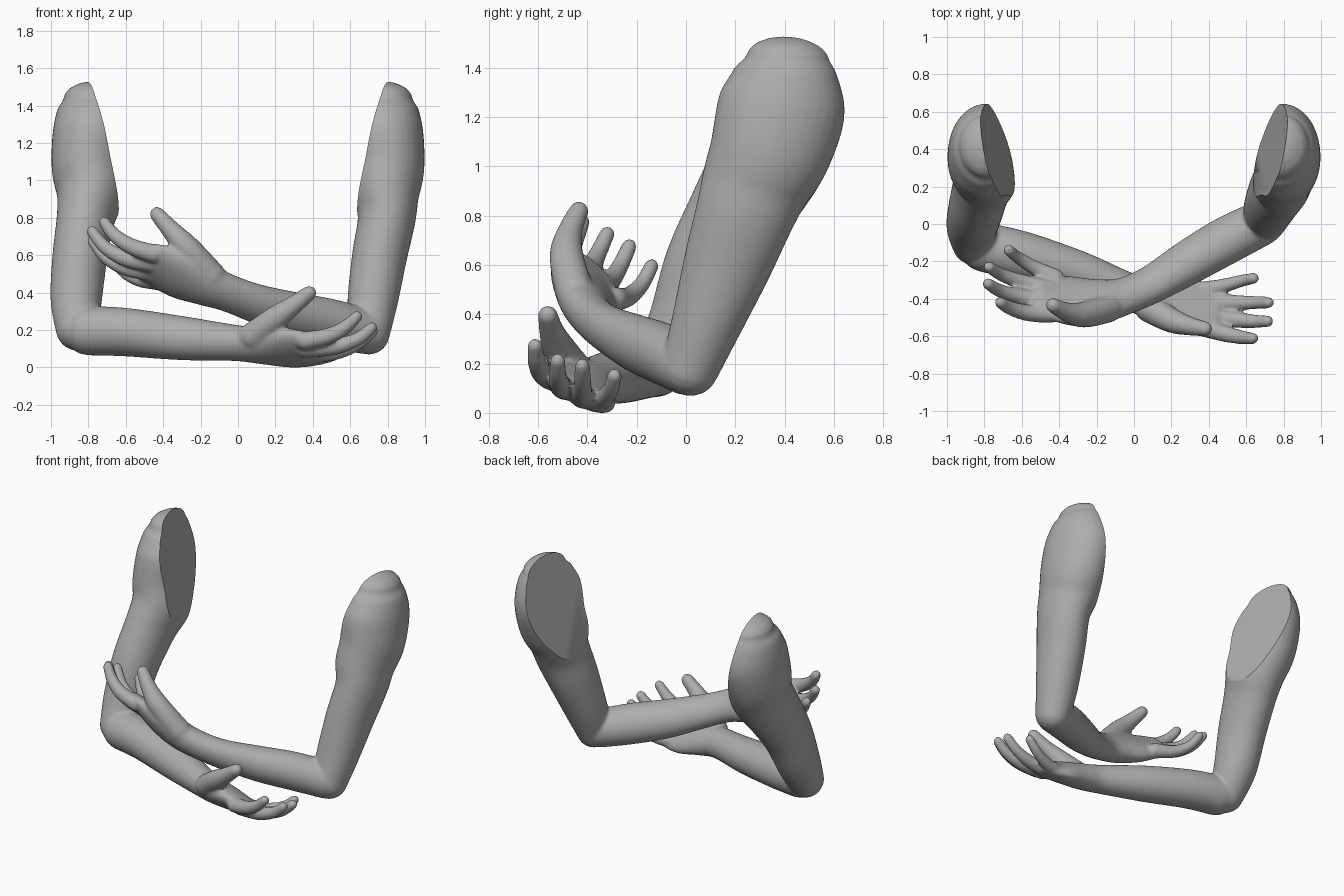
import bpy, bmesh, math
from mathutils import Vector

grey = bpy.data.materials.new("grey")
grey.diffuse_color = (0.42, 0.42, 0.42, 1)


def loft(bm, stations, wide, sides=20, steps=5, end=1.0):
    """Rounded tube through (x, y, z, half width, half thickness) stations."""
    st = [Vector(s) for s in stations]
    pts = []
    for i in range(len(st) - 1):                      # Catmull-Rom between stations
        a, b, c, d = st[max(i - 1, 0)], st[i], st[i + 1], st[min(i + 2, len(st) - 1)]
        for k in range(steps):
            t = k / steps
            pts.append(0.5 * (2 * b + (c - a) * t + (2 * a - 5 * b + 4 * c - d) * t * t
                              + (3 * b - a - 3 * c + d) * t ** 3))
    pts.append(st[-1])
    pos = [Vector(p[:3]) for p in pts]
    rings = []
    for i, p in enumerate(pts):
        tan = (pos[min(i + 1, len(pos) - 1)] - pos[max(i - 1, 0)]).normalized()
        u = Vector(wide)
        u = (u - tan * u.dot(tan)).normalized()
        rings.append((pos[i], tan, u, tan.cross(u), p[3], p[4]))

    def dome(ring, height):
        c, tan, u, v, w, h = ring
        out = []
        for deg in (20, 40, 60, 75, 86):
            a = math.radians(deg)
            out.append((c + tan * height * min(w, h) * math.sin(a), tan, u, v,
                        w * math.cos(a), h * math.cos(a)))
        return out

    rings = dome(rings[0], -1)[::-1] + rings + dome(rings[-1], end)
    loops = []
    for c, tan, u, v, w, h in rings:
        loops.append([bm.verts.new(c + u * w * math.cos(2 * math.pi * k / sides)
                                   + v * h * math.sin(2 * math.pi * k / sides))
                      for k in range(sides)])
    for a, b in zip(loops, loops[1:]):
        for k in range(sides):
            j = (k + 1) % sides
            bm.faces.new((a[k], a[j], b[j], b[k]))
    bm.faces.new(loops[0][::-1])
    bm.faces.new(loops[-1])


def build_arm(name, s, upper, forearm, wide, digits):
    bm = bmesh.new()
    # shoulder is the same on both sides
    shoulder = [(s * 0.79, 0.285, 0.94, 0.182, 0.222), (s * 0.8, 0.345, 1.08, 0.197, 0.248),
                (s * 0.787, 0.39, 1.25, 0.204, 0.258), (s * 0.785, 0.41, 1.38, 0.182, 0.213),
                (s * 0.787, 0.415, 1.44, 0.148, 0.172)]
    loft(bm, upper + shoulder, (1, 0, 0), 32, end=0.62)
    loft(bm, forearm, wide, 32)
    for d in digits:
        loft(bm, [(x, y, z, r * 1.13, r * 1.13) for x, y, z, r in d], (0, 0.3, 1), 14)
    bmesh.ops.recalc_face_normals(bm, faces=bm.faces)
    me = bpy.data.meshes.new(name)
    bm.to_mesh(me)
    bm.free()
    ob = bpy.data.objects.new(name, me)
    bpy.context.collection.objects.link(ob)
    # fuse the pieces into one skin and soften the joins
    rm = ob.modifiers.new("fuse", 'REMESH')
    rm.mode = 'VOXEL'
    rm.voxel_size = 0.0105
    sm = ob.modifiers.new("soften", 'SMOOTH')
    sm.factor = 0.5
    sm.iterations = 8
    bpy.context.view_layer.update()
    skin = bpy.data.meshes.new_from_object(
        ob.evaluated_get(bpy.context.evaluated_depsgraph_get()))
    ob.modifiers.clear()
    # flat cut on the inner side of the shoulder
    bm = bmesh.new()
    bm.from_mesh(skin)
    faces = [f for f in bm.faces if all(v.co.z > 0.65 and v.co.x * s > 0.4 for v in f.verts)]
    geom = list({v for f in faces for v in f.verts}) + \
        list({e for f in faces for e in f.edges}) + faces
    res = bmesh.ops.bisect_plane(bm, geom=geom, plane_co=(s * 0.81, 0.43, 1.53),
                                 plane_no=(-0.967 * s, 0.166, 0.194), clear_outer=True)
    rim = [e for e in res['geom_cut'] if isinstance(e, bmesh.types.BMEdge)]
    bmesh.ops.edgeloop_fill(bm, edges=rim)
    bmesh.ops.recalc_face_normals(bm, faces=bm.faces)
    bm.to_mesh(skin)
    bm.free()
    ob.data = skin
    skin.materials.clear()
    skin.materials.append(grey)
    skin.shade_smooth()
    skin.set_sharp_from_angle(angle=math.radians(40))
    return ob


# arm on the +x side, its hand raised towards -x
arm_a = build_arm(
    "right_side_arm", 1,
    [(0.7, 0.015, 0.185, 0.112, 0.118), (0.72, 0.08, 0.36, 0.135, 0.142),
     (0.757, 0.165, 0.6, 0.147, 0.178), (0.795, 0.235, 0.8, 0.155, 0.2)],
    [(0.68, 0.005, 0.195, 0.122, 0.12), (0.5, -0.085, 0.24, 0.132, 0.122),
     (0.3, -0.2, 0.285, 0.127, 0.112), (0.1, -0.32, 0.345, 0.112, 0.092),
     (-0.05, -0.385, 0.4, 0.11, 0.088), (-0.17, -0.41, 0.445, 0.135, 0.09),
     (-0.3, -0.415, 0.495, 0.168, 0.078), (-0.42, -0.4, 0.54, 0.164, 0.058),
     (-0.5, -0.375, 0.56, 0.135, 0.046)],
    (0, -0.65, 0.65),
    [[(-0.14, -0.45, 0.49, 0.07), (-0.27, -0.485, 0.64, 0.062),
      (-0.36, -0.47, 0.74, 0.046), (-0.432, -0.435, 0.822, 0.036)],
     [(-0.45, -0.48, 0.61, 0.045), (-0.57, -0.475, 0.65, 0.04),
      (-0.66, -0.45, 0.71, 0.034), (-0.715, -0.42, 0.78, 0.028)],
     [(-0.45, -0.42, 0.56, 0.045), (-0.6, -0.39, 0.585, 0.04),
      (-0.71, -0.36, 0.645, 0.033), (-0.78, -0.32, 0.73, 0.028)],
     [(-0.45, -0.35, 0.51, 0.045), (-0.6, -0.31, 0.535, 0.038),
      (-0.71, -0.27, 0.595, 0.032), (-0.775, -0.23, 0.68, 0.028)],
     [(-0.42, -0.29, 0.465, 0.045), (-0.53, -0.235, 0.475, 0.036),
      (-0.62, -0.18, 0.525, 0.03), (-0.67, -0.14, 0.6, 0.027)]])

# arm on the -x side, its hand lying lower towards +x
arm_b = build_arm(
    "left_side_arm", -1,
    [(-0.86, -0.1, 0.21, 0.115, 0.12), (-0.865, -0.01, 0.37, 0.138, 0.145),
     (-0.845, 0.085, 0.6, 0.147, 0.175), (-0.815, 0.2, 0.8, 0.155, 0.2)],
    [(-0.8, -0.125, 0.2, 0.132, 0.132), (-0.6, -0.17, 0.192, 0.133, 0.128),
     (-0.3, -0.26, 0.16, 0.117, 0.118), (-0.02, -0.365, 0.135, 0.104, 0.094),
     (0.12, -0.4, 0.12, 0.125, 0.085), (0.25, -0.425, 0.11, 0.16, 0.072),
     (0.36, -0.445, 0.102, 0.156, 0.057), (0.43, -0.455, 0.1, 0.132, 0.045)],
    (0, -0.8, 0.5),
    [[(0.08, -0.45, 0.17, 0.068), (0.2, -0.515, 0.265, 0.06),
      (0.295, -0.545, 0.335, 0.046), (0.38, -0.56, 0.4, 0.036)],
     [(0.36, -0.55, 0.145, 0.045), (0.48, -0.585, 0.17, 0.04),
      (0.57, -0.605, 0.215, 0.034), (0.635, -0.612, 0.275, 0.028)],
     [(0.36, -0.49, 0.105, 0.045), (0.52, -0.51, 0.115, 0.04),
      (0.64, -0.52, 0.155, 0.033), (0.715, -0.52, 0.215, 0.028)],
     [(0.36, -0.42, 0.07, 0.045), (0.52, -0.42, 0.085, 0.038),
      (0.64, -0.42, 0.13, 0.032), (0.718, -0.42, 0.195, 0.028)],
     [(0.34, -0.36, 0.055, 0.045), (0.46, -0.335, 0.062, 0.036),
      (0.57, -0.305, 0.1, 0.03), (0.64, -0.29, 0.155, 0.027)]])

# rest on the ground
arms = (arm_a, arm_b)
low = min(v.co.z for o in arms for v in o.data.vertices)
print("low", low)
for o in arms:
    for v in o.data.vertices:
        v.co.z -= low
    o.data.update()
